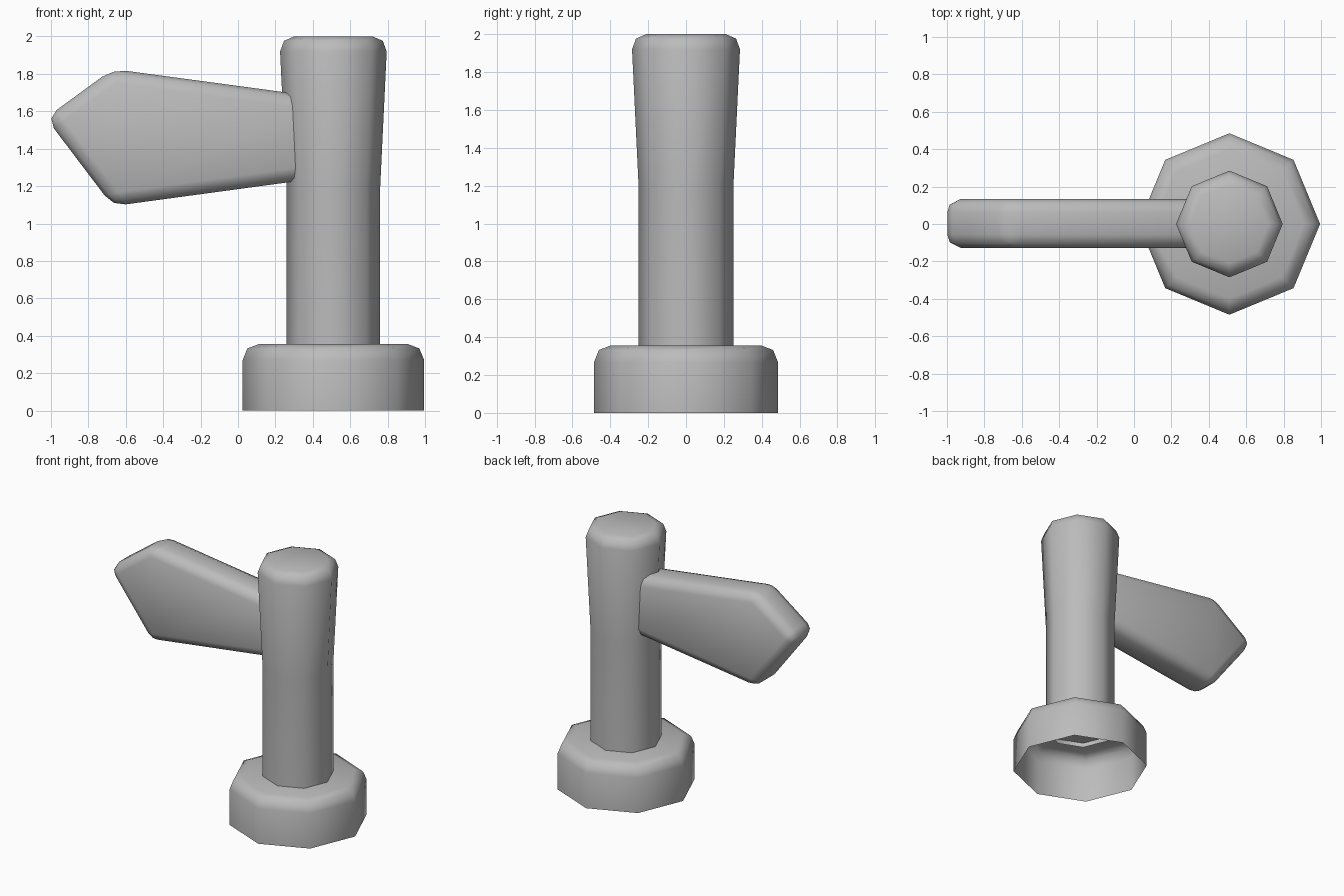
import bpy, bmesh
from math import cos, sin, tau

cube = bpy.data.objects.get("Cube")
if cube:
    bpy.data.objects.remove(cube, do_unlink=True)

POST_X = 0.51
SIDES = 8

grey = bpy.data.materials.new("plain_grey")
grey.use_nodes = True
grey.diffuse_color = (0.5, 0.5, 0.5, 1)
grey.node_tree.nodes["Principled BSDF"].inputs["Base Color"].default_value = grey.diffuse_color


def finish(name, bm):
    """Turn a bmesh into a smooth-shaded grey object."""
    bmesh.ops.recalc_face_normals(bm, faces=bm.faces)
    for face in bm.faces:
        face.smooth = True
    mesh = bpy.data.meshes.new(name)
    bm.to_mesh(mesh)
    bm.free()
    mesh.materials.append(grey)
    obj = bpy.data.objects.new(name, mesh)
    bpy.context.collection.objects.link(obj)
    return obj


def octagon_column(name, profile):
    """Stack octagonal rings, capped on top and open underneath."""
    bm = bmesh.new()
    rings = [[bm.verts.new((POST_X + r * cos(tau * i / SIDES), r * sin(tau * i / SIDES), z))
              for i in range(SIDES)] for r, z in profile]
    for low, high in zip(rings, rings[1:]):
        for i in range(SIDES):
            j = (i + 1) % SIDES
            bm.faces.new((low[i], low[j], high[j], high[i]))
    bm.faces.new(rings[-1])
    return finish(name, bm)


# Hollow foot and flared post, both with rounded top rims
octagon_column("base", [(0.485, 0), (0.485, 0.27), (0.46, 0.332), (0.4, 0.355)])
octagon_column("post", [(0.25, 0.32), (0.25, 1.19), (0.285, 1.92), (0.264, 1.977), (0.21, 2.0)])

# Pointed sign board, its square end buried in the post
outline = [(-1.027, 1.565), (-0.67, 1.826), (0.45, 1.675), (0.45, 1.245), (-0.67, 1.093)]
bm = bmesh.new()
front = bm.faces.new([bm.verts.new((x, -0.127, z)) for x, z in outline])
back = bmesh.ops.extrude_face_region(bm, geom=[front], use_keep_orig=True)
moved = [v for v in back["geom"] if isinstance(v, bmesh.types.BMVert)]
bmesh.ops.translate(bm, verts=moved, vec=(0, 0.26, 0))
board = finish("sign_board", bm)
bevel = board.modifiers.new("rounded_edges", "BEVEL")
bevel.width = 0.07
bevel.segments = 2
